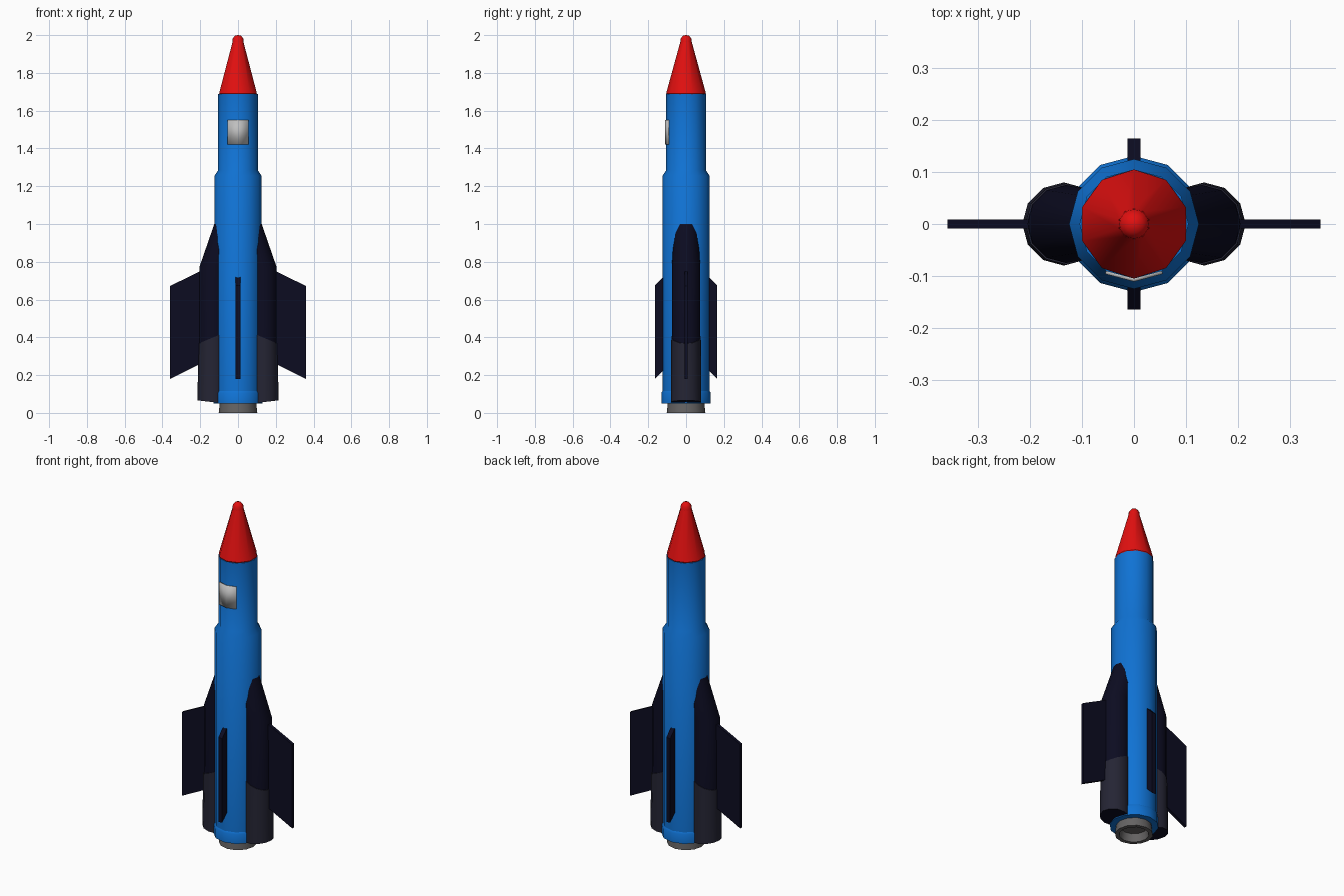
import bpy, bmesh, math

if "Cube" in bpy.data.objects:
    bpy.data.objects.remove(bpy.data.objects["Cube"])


def material(name, r, g, b):
    m = bpy.data.materials.new(name)
    m.use_nodes = True
    m.diffuse_color = (r, g, b, 1)
    bsdf = m.node_tree.nodes["Principled BSDF"]
    bsdf.inputs["Base Color"].default_value = (r, g, b, 1)
    bsdf.inputs["Roughness"].default_value = 0.6
    return m


BLUE = material("blue", 0.005, 0.17, 0.66)
RED = material("red", 0.76, 0.005, 0.005)
NAVY = material("dark_navy", 0.0035, 0.0035, 0.015)
CHARCOAL = material("charcoal", 0.018, 0.018, 0.034)
GREY = material("nozzle_grey", 0.13, 0.125, 0.125)
PALE = material("window_grey", 0.52, 0.52, 0.52)


def finish(bm, name, *mats):
    bmesh.ops.remove_doubles(bm, verts=bm.verts, dist=0.0001)
    bmesh.ops.recalc_face_normals(bm, faces=bm.faces)
    me = bpy.data.meshes.new(name)
    bm.to_mesh(me)
    bm.free()
    for m in mats:
        me.materials.append(m)
    ob = bpy.data.objects.new(name, me)
    bpy.context.collection.objects.link(ob)
    bpy.ops.object.select_all(action='DESELECT')
    ob.select_set(True)
    bpy.context.view_layer.objects.active = ob
    bpy.ops.object.shade_smooth_by_angle(angle=math.radians(37))
    return ob


def loft(name, rings, sides, *mats):
    """Rings are (radius, height, centre x, tilt); ends are capped."""
    bm = bmesh.new()
    loops = []
    for r, z, cx, tilt in rings:
        loop = []
        for i in range(sides):
            a = math.pi / 2 + math.tau * i / sides
            dx = r * math.cos(a)
            loop.append(bm.verts.new((cx + dx, r * math.sin(a), z + tilt * dx)))
        loops.append(loop)
    for lo, hi in zip(loops, loops[1:]):
        for i in range(sides):
            j = (i + 1) % sides
            bm.faces.new((lo[i], lo[j], hi[j], hi[i]))
    bottom = bm.faces.new(loops[0])
    bm.faces.new(loops[-1])
    bottom.material_index = len(mats) - 1
    return finish(bm, name, *mats)


def lathe(name, profile, sides, mat):
    return loft(name, [(r, z, 0, 0) for r, z in profile], sides, mat)


def slab(name, outline, thickness, angle, mat):
    """Upright plate from a (distance, height) outline, turned about z."""
    bm = bmesh.new()
    c, s = math.cos(angle), math.sin(angle)
    sheets = []
    for t in (-thickness / 2, thickness / 2):
        sheets.append([bm.verts.new((d * c - t * s, d * s + t * c, z)) for d, z in outline])
        bm.faces.new(sheets[-1])
    n = len(outline)
    for i in range(n):
        j = (i + 1) % n
        bm.faces.new((sheets[0][i], sheets[0][j], sheets[1][j], sheets[1][i]))
    return finish(bm, name, mat)


# Fuselage, tail ring and nose
lathe("fuselage", [(0.125, 0.06), (0.125, 1.255), (0.105, 1.285), (0.105, 1.687)], 12, BLUE)
lathe("tail_ring", [(0.131, 0.05), (0.131, 0.105), (0.125, 0.115)], 12, BLUE)
lathe("nose_cone", [(0.1, 1.682), (0.105, 1.692), (0.03, 1.965)], 10, RED)
lathe("nose_tip", [(0.03, 1.96), (0.028, 1.982), (0.017, 1.996), (0.004, 2)], 16, RED)

# Hollow engine nozzle
lathe("nozzle", [(0.07, 0.045), (0.08, 0), (0.102, 0), (0.096, 0.055)], 12, GREY)

# Window plate wrapped over the two front facets
bm = bmesh.new()
for side in (-1, 1):
    quad = []
    for r, z in ((0.111, 1.42), (0.111, 1.55)):
        a = side * math.pi / 6
        pair = [(0, -r, z), (r * math.sin(a), -r * math.cos(a), z)]
        quad += pair if z < 1.5 else pair[::-1]
    bm.faces.new([bm.verts.new(p) for p in quad])
window = finish(bm, "window", PALE)
solid = window.modifiers.new("thickness", 'SOLIDIFY')
solid.thickness = 0.008
solid.offset = -1

# Side boosters with sleeves and swept fins
for label, s in (("left", 1), ("right", -1)):
    loft(label + "_booster",
         [(0.075, 0.2, s * 0.132, 0), (0.075, 0.77, s * 0.13, 0),
          (0.06, 1.03, s * 0.055, 0)], 12, NAVY)
    loft(label + "_booster_sleeve",
         [(0.08, 0.057, s * 0.135, s * 0.12), (0.078, 0.4, s * 0.131, s * -0.42)],
         12, CHARCOAL, NAVY)
    slab(label + "_fin", [(0.15, 0.285), (0.359, 0.18), (0.359, 0.672), (0.15, 0.775)],
         0.018, 0 if s > 0 else math.pi, NAVY)

# Short fins on the front and back
for label, s in (("front", -1), ("back", 1)):
    slab(label + "_fin", [(0.1, 0.245), (0.165, 0.18), (0.165, 0.675), (0.1, 0.74)],
         0.025, s * math.pi / 2, NAVY)
